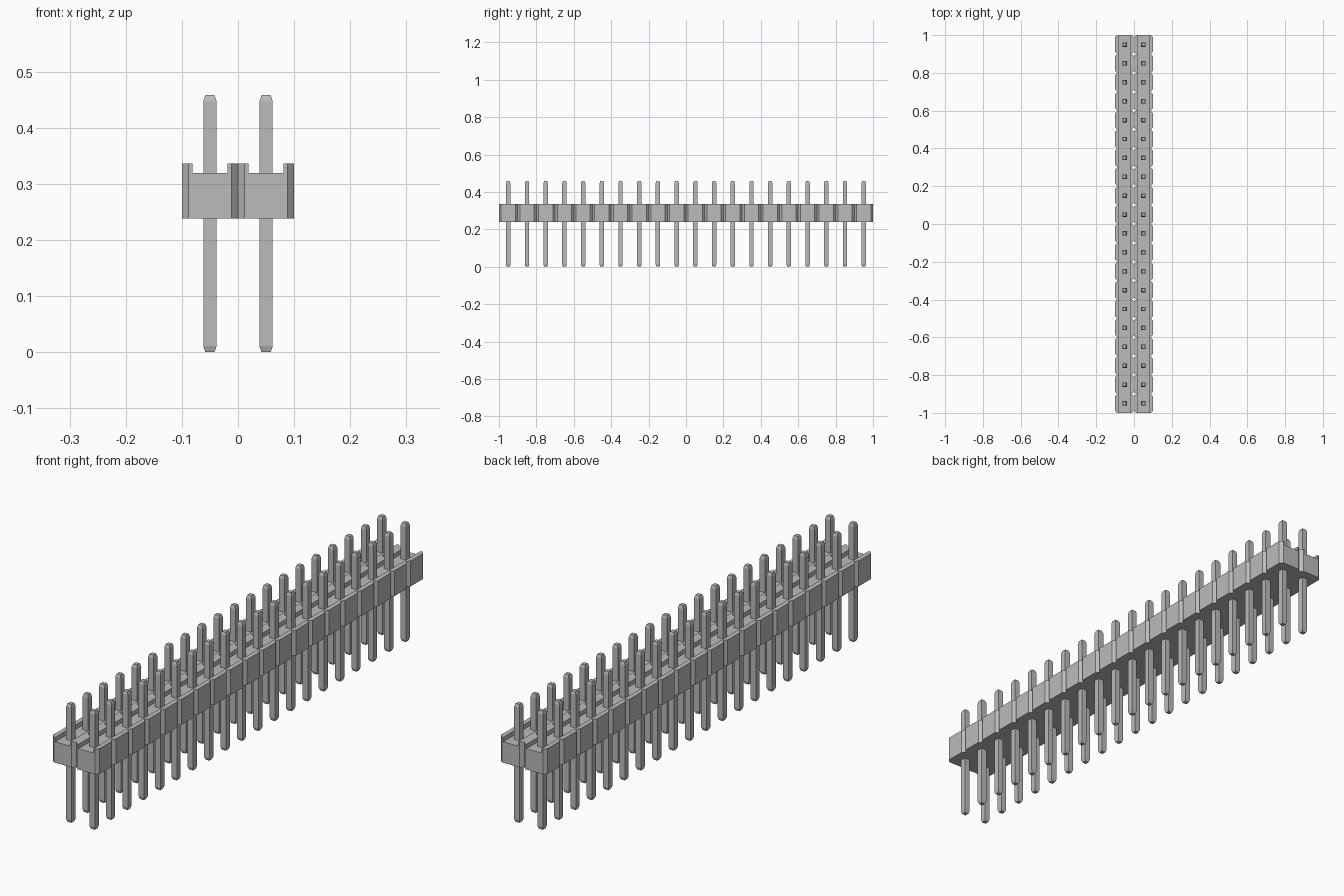
import bpy, bmesh
from mathutils import Matrix, Vector

default = bpy.data.objects.get("Cube")
if default:
    bpy.data.objects.remove(default, do_unlink=True)

ROWS, PITCH = 20, 0.1
HALF = PITCH / 2
CHAMFER = 0.012
BASE, FLOOR, RIM = 0.238, 0.319, 0.336
CHANNEL = 0.0315      # half width of the channel around each pin row
PIN_WIDTH, PIN_HEIGHT, TIP = 0.0235, 0.458, 0.011

grey = bpy.data.materials.new("light grey")
grey.use_nodes = True
grey.diffuse_color = (0.5, 0.5, 0.5, 1)
grey.node_tree.nodes["Principled BSDF"].inputs["Base Color"].default_value = (0.5, 0.5, 0.5, 1)


def add_object(name, bm):
    mesh = bpy.data.meshes.new(name)
    bm.to_mesh(mesh)
    bm.free()
    mesh.materials.append(grey)
    obj = bpy.data.objects.new(name, mesh)
    bpy.context.collection.objects.link(obj)
    return obj


def make_cell():
    """One channelled block with its four upright corners cut off."""
    bm = bmesh.new()
    profile = [(-HALF, BASE), (HALF, BASE), (HALF, RIM), (CHANNEL, RIM),
               (CHANNEL, FLOOR), (-CHANNEL, FLOOR), (-CHANNEL, RIM), (-HALF, RIM)]
    face = bm.faces.new([bm.verts.new((x, -HALF, z)) for x, z in profile])
    grown = bmesh.ops.extrude_face_region(bm, geom=[face])["geom"]
    bmesh.ops.translate(bm, vec=(0, PITCH, 0),
                        verts=[v for v in grown if isinstance(v, bmesh.types.BMVert)])
    for sx in (-1, 1):
        for sy in (-1, 1):
            cut = bmesh.ops.bisect_plane(
                bm, geom=bm.verts[:] + bm.edges[:] + bm.faces[:],
                plane_co=(sx * HALF, sy * (HALF - CHAMFER), 0),
                plane_no=(sx, sy, 0), clear_outer=True)["geom_cut"]
            edges = [e for e in cut if isinstance(e, bmesh.types.BMEdge)]
            bmesh.ops.holes_fill(bm, edges=edges, sides=0)
    bmesh.ops.recalc_face_normals(bm, faces=bm.faces[:])
    return bm


# Housing: repeated cells welded into a single shell
cell = make_cell()
cell_mesh = bpy.data.meshes.new("housing_cell")
cell.to_mesh(cell_mesh)
cell.free()
housing = bmesh.new()
for side in (-1, 1):
    for row in range(ROWS):
        start = len(housing.verts)
        housing.from_mesh(cell_mesh)
        housing.verts.ensure_lookup_table()
        offset = Vector((side * HALF, (row - (ROWS - 1) / 2) * PITCH, 0))
        bmesh.ops.translate(housing, vec=offset, verts=housing.verts[start:])
bpy.data.meshes.remove(cell_mesh)

# Remove the hidden faces where neighbouring cells meet
end = ROWS * HALF
housing.normal_update()
hidden = []
for f in housing.faces:
    c, n = f.calc_center_median(), f.normal
    if abs(n.y) > 0.99 and abs(c.y) < end - 0.001:
        hidden.append(f)
    elif abs(n.x) > 0.99 and abs(c.x) < 0.001:
        hidden.append(f)
bmesh.ops.delete(housing, geom=hidden, context="FACES")
bmesh.ops.remove_doubles(housing, verts=housing.verts[:], dist=0.0005)
add_object("housing", housing)

# Pins: square posts with tapered tips, in two columns
pin = bmesh.new()
bmesh.ops.create_cube(pin, size=1, matrix=Matrix.Translation((-HALF, -end + HALF, PIN_HEIGHT / 2))
                      @ Matrix.Diagonal((PIN_WIDTH, PIN_WIDTH, PIN_HEIGHT - 2 * TIP, 1)))
ends = [f for f in pin.faces if abs(f.normal.z) > 0.9]
bmesh.ops.inset_individual(pin, faces=ends, thickness=0.005, depth=TIP)
pins = add_object("pins", pin)
for label, count, step in (("rows", ROWS, (0, PITCH, 0)), ("columns", 2, (PITCH, 0, 0))):
    array = pins.modifiers.new(label, "ARRAY")
    array.count = count
    array.use_relative_offset = False
    array.use_constant_offset = True
    array.constant_offset_displace = step
